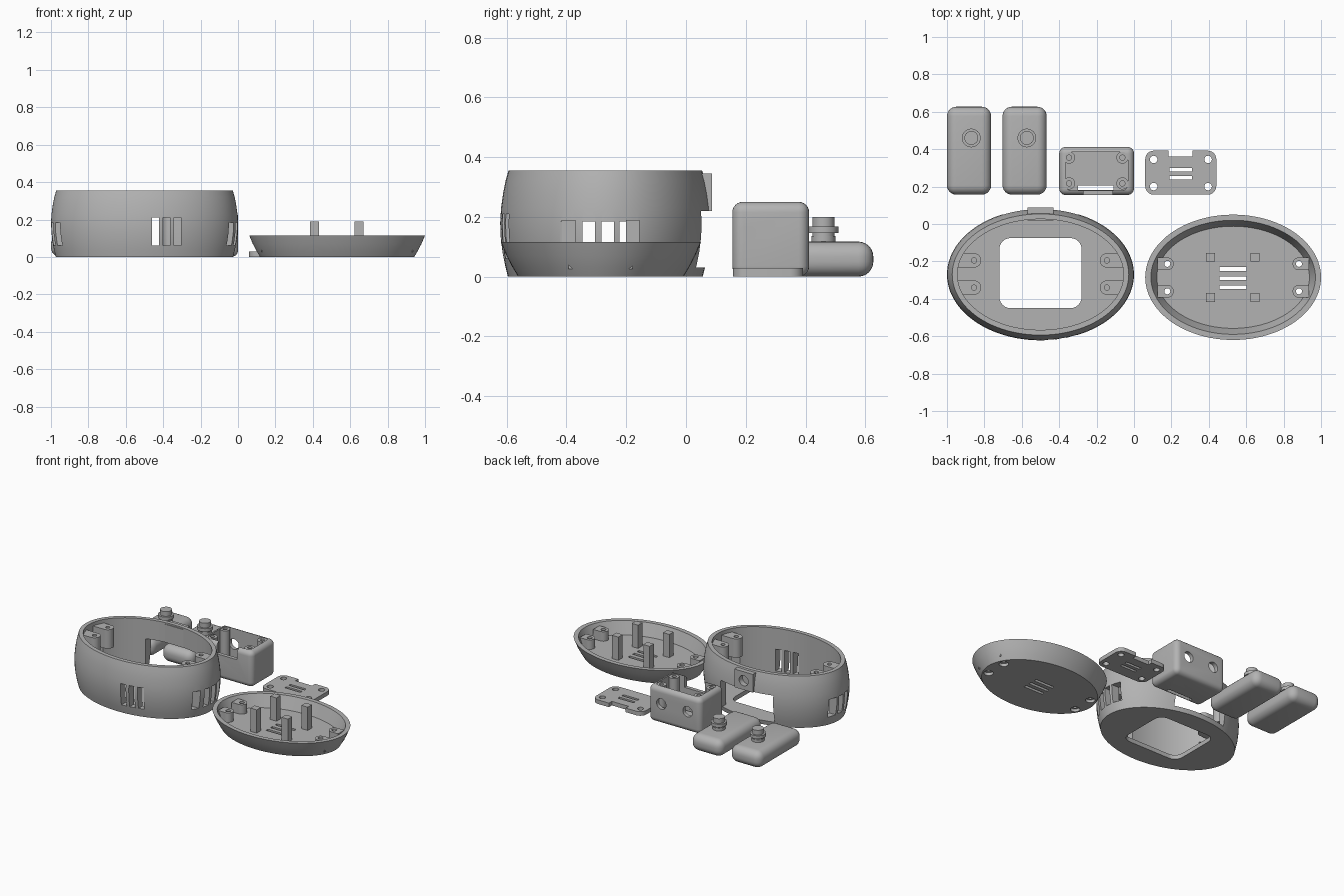
import bpy, bmesh, math
from mathutils import Matrix, Vector

if "Cube" in bpy.data.objects:
    bpy.data.objects.remove(bpy.data.objects["Cube"])

grey = bpy.data.materials.new("light grey plastic")
grey.diffuse_color = (0.45, 0.45, 0.45, 1)
grey.use_nodes = True
grey.node_tree.nodes["Principled BSDF"].inputs["Base Color"].default_value = grey.diffuse_color


def finish(name, bm):
    bmesh.ops.recalc_face_normals(bm, faces=bm.faces[:])
    me = bpy.data.meshes.new(name)
    bm.to_mesh(me)
    bm.free()
    ob = bpy.data.objects.new(name, me)
    bpy.context.collection.objects.link(ob)
    me.materials.append(grey)
    return ob


def block(name, x, y, z, r=0, vertical_only=True):
    """Box from (min, max) pairs, optionally with rounded edges."""
    bm = bmesh.new()
    bmesh.ops.create_cube(bm, size=1)
    for v in bm.verts:
        v.co = [p[0] if c < 0 else p[1] for c, p in zip(v.co, (x, y, z))]
    if r:
        edges = [e for e in bm.edges if not vertical_only
                 or abs(e.verts[0].co.z - e.verts[1].co.z) > 1e-4]
        bmesh.ops.bevel(bm, geom=edges, offset=r, segments=6, profile=0.5, affect='EDGES')
    return finish(name, bm)


def cyl(name, centre, r, depth, axis='z', r2=None):
    bm = bmesh.new()
    bmesh.ops.create_cone(bm, cap_ends=True, segments=32, radius1=r,
                          radius2=r if r2 is None else r2, depth=depth)
    if axis != 'z':
        bm.transform(Matrix.Rotation(math.pi / 2, 4, 'Y' if axis == 'x' else 'X'))
    bm.transform(Matrix.Translation(Vector(centre)))
    return finish(name, bm)


def oval(name, centre, rx, ry, profile, n=96):
    """Closed solid through elliptical rings given as (height, inset)."""
    bm = bmesh.new()
    rings = []
    for z, inset in profile:
        rings.append([bm.verts.new((centre[0] + (rx - inset) * math.cos(2 * math.pi * i / n),
                                    centre[1] + (ry - inset) * math.sin(2 * math.pi * i / n), z))
                      for i in range(n)])
    for a, b in zip(rings, rings[1:]):
        for i in range(n):
            j = (i + 1) % n
            bm.faces.new((a[i], a[j], b[j], b[i]))
    bm.faces.new(rings[0])
    bm.faces.new(rings[-1])
    return finish(name, bm)


def boolean(ob, others, op):
    for o in others:
        m = ob.modifiers.new("bool", 'BOOLEAN')
        m.operation, m.object, m.solver = op, o, 'EXACT'
        bpy.context.view_layer.objects.active = ob
        bpy.ops.object.modifier_apply(modifier=m.name)
        bpy.data.objects.remove(o)


def cut(ob, *others):
    boolean(ob, others, 'DIFFERENCE')


def add(ob, *others):
    boolean(ob, others, 'UNION')


def around(c, w):
    return (c - w / 2, c + w / 2)


# Oval shell with floor window, vents and rear cable opening
SX, SY = -0.5, -0.27
shell = oval("shell", (SX, SY), 0.5, 0.352,
             [(0, .026), (.04, .016), (.08, .008), (.13, .002), (.18, 0), (.23, .003),
              (.28, .010), (.32, .018), (.355, .028), (.355, .056), (.03, .056)])
add(shell, block("rear_boss", around(SX, .14), (.02, .087), (.22, .345)))
cut(shell,
    block("c", (-.72, -.28), (-.45, -.075), (-.1, .1), .06),
    block("c", (-.7, -.3), (-.04, .2), (.03, .22)),
    cyl("c", (SX, .09, .283), .035, .08, 'y'))
for x in (-.442, -.383, -.324):
    cut(shell, block("c", around(x, .038), (-.7, -.5), (.06, .21)))
for y, w in ((-.398, .045), (-.325, .042), (-.262, .042), (-.192, .06)):
    for x in (-1, 0):
        cut(shell, block("c", around(x, .24), around(y, w), (.06, .185)))

# Screw lugs inside the shell
for s in (-1, 1):
    for y in (-.195, -.34):
        x = SX + s * .355
        lug = cyl("shell_screw_lug", (x, y, .265), .038, .13)
        add(lug, block("arm", sorted((x, SX + s * .44)), around(y, .076), (.2, .33)))
        cut(lug, cyl("c", (x, y, .3), .014, .1))

# Oval tray lid
LX, LY = .53, -.285
lid = oval("lid", (LX, LY), .47, .335,
           [(0, .058), (.03, .040), (.07, .019), (.115, 0), (.115, .03),
            (.07, .047), (.03, .062)])
for y in (-.24, -.29, -.338):
    cut(lid, block("c", around(LX, .145), around(y, .02), (-.1, .1)))
for s in (-1, 1):
    for y in (-.213, -.36):
        x = LX + s * .352
        lug = cyl("lid_screw_lug", (x, y, .06), .034, .07)
        add(lug, block("arm", sorted((x, LX + s * .405)), around(y, .068), (.025, .095)))
        cut(lug, cyl("c", (x, y, .06), .016, .2))
        cut(lid, cyl("c", (x, y, 0), .03, .04), cyl("c", (x, y, .03), .016, .2))

# Standoffs on the lid floor
for x in (.41, .648):
    for y in (-.178, -.393):
        block("lid_standoff", around(x, .048), around(y, .046), (.02, .19))

# Hollow sensor box
BX, BY = -.2, .283
box = block("sensor_box", (-.4, 0), (.155, .412), (0, .25), .035, False)
cut(box, block("c", (-.367, -.033), (.18, .385), (.03, .4), .03))
for x in (-.347, -.062):
    for y in (.217, .355):
        post = cyl("box_screw_post", (x, y, .135), .032, .22)
        cut(post, cyl("c", (x, y, .22), .014, .1))
cut(box,
    block("c", (-.3, -.11), (.181, .207), (-.1, .1)),
    block("c", (-.27, -.115), (.1, .19), (.17, .4)),
    cyl("c", (BX, .205, .143), .027, .6, 'x'),
    cyl("c", (-.1, .41, .14), .036, .1, 'y'),
    cyl("c", (-.3, .41, .14), .036, .1, 'y'))

# Flat cover plate of the box
plate = block("cover_plate", (.06, .44), (.157, .392), (0, .028), .045)
cut(plate, block("c", (.185, .313), (.36, .5), (-.1, .1)))
for y in (.29, .247):
    cut(plate, block("c", around(.25, .12), around(y, .018), (-.1, .1)))
for x in (.105, .396):
    for y in (.2, .345):
        cut(plate, cyl("c", (x, y, 0), .02, .2))

# Two rounded pods with collared stems
for x in (-.882, -.585):
    block("pod", around(x, .236), (.157, .627), (0, .117), .05, False)
    cx = x + .012
    cyl("pod_stem", (cx, .46, .155), .037, .09)
    cyl("stem_collar", (cx, .46, .157), .05, .022)
    cyl("stem_base", (cx, .46, .125), .04, .022)

# Smooth shading with sharp edges kept
bpy.ops.object.select_all(action='DESELECT')
for ob in bpy.context.scene.objects:
    ob.select_set(True)
    bpy.context.view_layer.objects.active = ob
bpy.ops.object.shade_smooth_by_angle(angle=math.radians(30))
